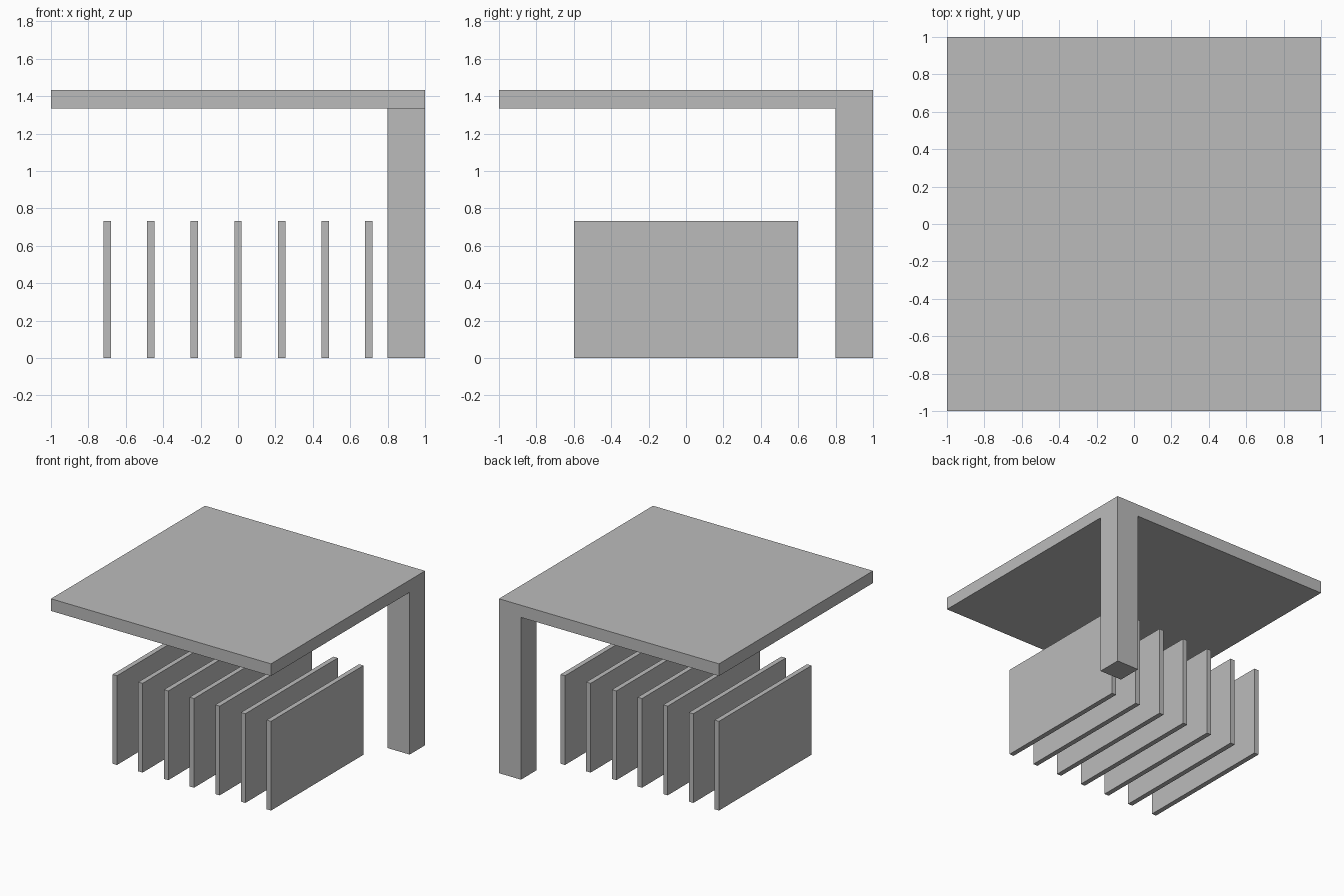
import bpy, bmesh
from mathutils import Vector

if "Cube" in bpy.data.objects:
    bpy.data.objects.remove(bpy.data.objects["Cube"], do_unlink=True)

HEIGHT, SLAB, POST = 1.433, 0.1, 0.2
FINS, FIN_SIZE = 7, Vector((0.04, 1.2, 0.733))

grey = bpy.data.materials.new("plain grey")
grey.use_nodes = True
colour = (0.5, 0.5, 0.5, 1)
grey.diffuse_color = colour
grey.node_tree.nodes["Principled BSDF"].inputs["Base Color"].default_value = colour


def box(size, centre):
    bm = bmesh.new()
    bmesh.ops.create_cube(bm, size=1)
    bmesh.ops.scale(bm, vec=size, verts=bm.verts)
    bmesh.ops.translate(bm, vec=centre, verts=bm.verts)
    return bm


def finish(bm, name):
    bmesh.ops.recalc_face_normals(bm, faces=bm.faces)
    mesh = bpy.data.meshes.new(name)
    bm.to_mesh(mesh)
    bm.free()
    mesh.materials.append(grey)
    obj = bpy.data.objects.new(name, mesh)
    bpy.context.collection.objects.link(obj)
    return obj


# Roof slab with its corner post drawn down from the underside
bm = box((2, 2, SLAB), (0, 0, HEIGHT - SLAB / 2))
inner = 1 - POST
for axis in (Vector((1, 0, 0)), Vector((0, 1, 0))):
    bmesh.ops.bisect_plane(bm, geom=bm.verts[:] + bm.edges[:] + bm.faces[:],
                           plane_co=axis * inner, plane_no=axis)
bm.normal_update()
corner = [f for f in bm.faces if f.normal.z < -0.9
          and min(f.calc_center_median().xy) > inner]
foot = bmesh.ops.extrude_discrete_faces(bm, faces=corner)["faces"]
for vert in {v for f in foot for v in f.verts}:
    vert.co.z = 0
finish(bm, "roof_and_corner_post")

# Row of upright fins under the roof
for i in range(FINS):
    x = -0.7 + 1.4 * i / (FINS - 1)
    finish(box(FIN_SIZE, (x, 0, FIN_SIZE.z / 2)), f"upright_fin_{i + 1}")
